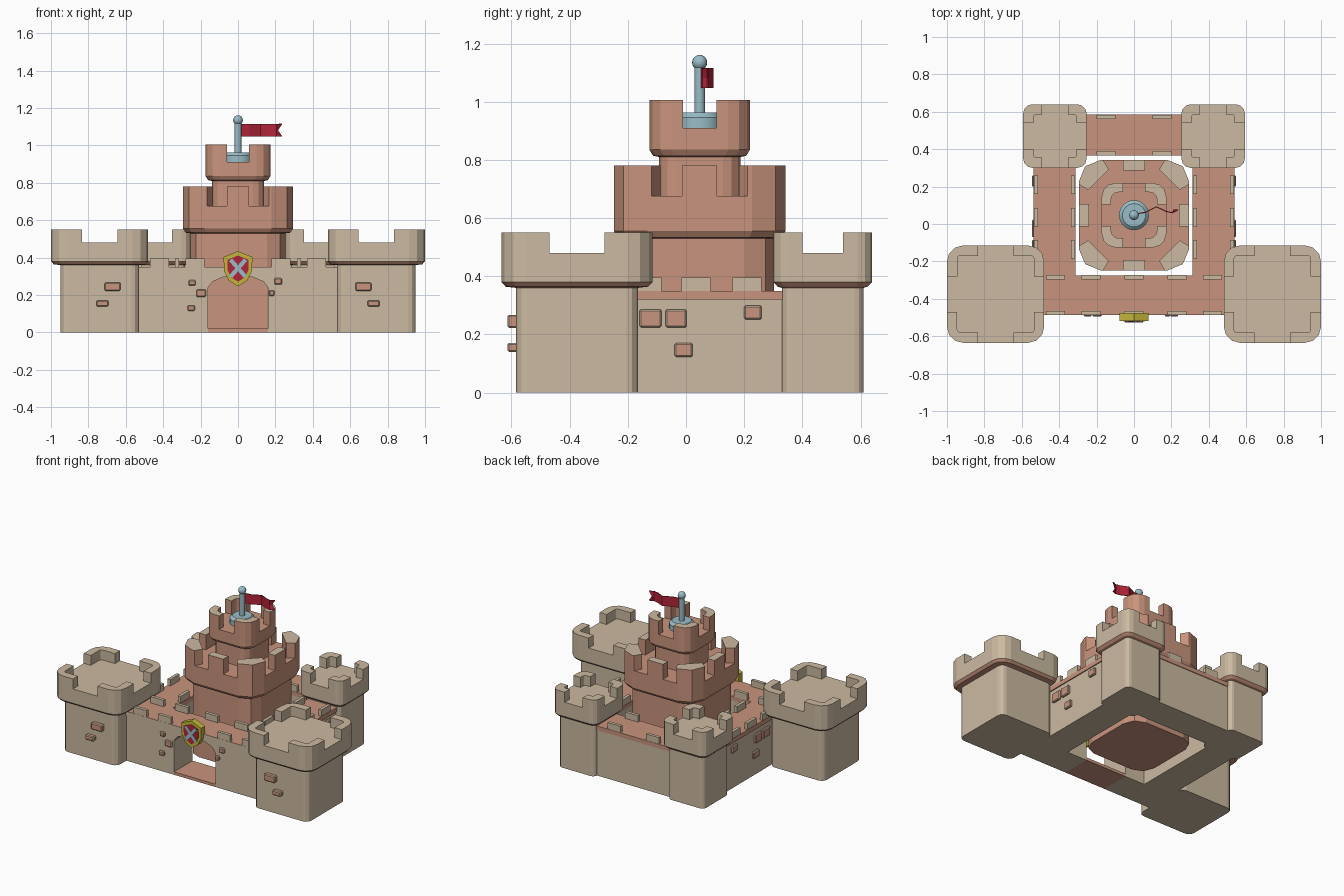
import bpy, bmesh, math
from mathutils import Matrix

if "Cube" in bpy.data.objects:
    bpy.data.objects.remove(bpy.data.objects["Cube"])


def material(name, rgb):
    m = bpy.data.materials.new(name)
    m.diffuse_color = (*rgb, 1)
    m.use_nodes = True
    m.node_tree.nodes["Principled BSDF"].inputs["Base Color"].default_value = m.diffuse_color
    return m


TAN, SALMON, BLUE, GOLD, RED = range(5)
MATS = [material("sandstone", (0.60, 0.49, 0.355)), material("terracotta", (0.587, 0.296, 0.205)),
        material("pale_blue", (0.319, 0.507, 0.57)), material("gold", (0.54, 0.462, 0.043)),
        material("red", (0.45, 0.018, 0.04))]


def finish(name, bm):
    bmesh.ops.recalc_face_normals(bm, faces=bm.faces)
    me = bpy.data.meshes.new(name)
    bm.to_mesh(me)
    bm.free()
    for m in MATS:
        me.materials.append(m)
    ob = bpy.data.objects.new(name, me)
    bpy.context.collection.objects.link(ob)
    return ob


def add_prism(bm, pts, z0, z1, mat, top=None, matrix=None):
    """Extrude an outline upward; the end cap can have its own colour."""
    lo = [bm.verts.new((x, y, z0)) for x, y in pts]
    hi = [bm.verts.new((x, y, z1)) for x, y in pts]
    n = len(pts)
    fs = [bm.faces.new(lo[::-1]), bm.faces.new(hi)]
    fs += [bm.faces.new((lo[i], lo[(i + 1) % n], hi[(i + 1) % n], hi[i])) for i in range(n)]
    for f in fs:
        f.material_index = mat
    fs[1].material_index = mat if top is None else top
    if matrix:
        bmesh.ops.transform(bm, matrix=matrix, verts=lo + hi)


def add_box(bm, x0, x1, y0, y1, z0, z1, mat):
    add_prism(bm, [(x0, y0), (x1, y0), (x1, y1), (x0, y1)], z0, z1, mat)


def corner(h, c, seg):
    return [(h - c + c * math.cos(i * math.pi / 2 / seg), h - c + c * math.sin(i * math.pi / 2 / seg))
            for i in range(seg + 1)]


def rounded_square(h, c, seg):
    pts = corner(h, c, seg)
    out = []
    for _ in range(4):
        out += pts
        pts = [(-y, x) for x, y in pts]
    return out


def loft(name, cx, cy, seg, sections, top):
    """Stack of rounded squares: (half width, corner, z, colour of band above)."""
    bm = bmesh.new()
    rings = [[bm.verts.new((cx + x, cy + y, z)) for x, y in rounded_square(h, c, seg)]
             for h, c, z, _ in sections]
    n = len(rings[0])
    bm.faces.new(rings[0][::-1]).material_index = sections[0][3]
    bm.faces.new(rings[-1]).material_index = top
    for a, b, s in zip(rings, rings[1:], sections):
        for i in range(n):
            bm.faces.new((a[i], a[(i + 1) % n], b[(i + 1) % n], b[i])).material_index = s[3]
    return finish(name, bm)


def merlons(name, cx, cy, outlines, z0, z1, mat):
    """Repeat merlon outlines around the four sides."""
    bm = bmesh.new()
    for k in range(4):
        m = Matrix.Translation((cx, cy, 0)) @ Matrix.Rotation(k * math.pi / 2, 4, 'Z')
        for o in outlines:
            add_prism(bm, o, z0, z1, mat, TAN, m)
    return finish(name, bm)


def corner_merlon(h, c, seg, g, t, ci):
    return [(h, g)] + corner(h, c, seg) + [(g, h), (g, h - t)] + corner(h - t, ci, 3)[::-1] + [(h - t, g)]


# Four corner towers: big at the front, small at the back
for label, X, Y, b, bc, h, c, g in (("front", 0.74, -0.375, 0.21, 0.04, 0.26, 0.085, 0.095),
                                    ("back", 0.423, 0.47, 0.14, 0.03, 0.17, 0.05, 0.07)):
    for side, s in (("left", -1), ("right", 1)):
        loft(f"{label}_{side}_tower", s * X, Y, 3,
             [(b, bc, 0, TAN), (b, bc, 0.36, SALMON), (h - 0.015, c - 0.01, 0.364, SALMON),
              (h, c, 0.38, TAN), (h, c, 0.48, TAN)], TAN)
        merlons(f"{label}_{side}_tower_merlons", s * X, Y,
                [corner_merlon(h, c, 3, g, 0.055, 0.015)], 0.48, 0.55, TAN)

# Front wall with the arched gateway
half = [(0.16, 0), (0.16, 0.24), (0.135, 0.272), (0.08, 0.295), (0, 0.30)]
arch = half + [(-x, z) for x, z in half[-2::-1]]
outline = [(-0.58, 0), (-0.58, 0.32), (0.58, 0.32), (0.58, 0)] + arch
bm = bmesh.new()
add_prism(bm, outline, 0.275, 0.48, TAN, matrix=Matrix.Rotation(math.pi / 2, 4, 'X'))
finish("front_wall", bm)
bm = bmesh.new()
add_box(bm, -0.16, 0.16, -0.48, -0.275, 0, 0.02, SALMON)
finish("gate_floor", bm)

# Side and back walls
bm = bmesh.new()
for s in (-1, 1):
    x0, x1 = sorted((s * 0.315, s * 0.53))
    add_box(bm, x0, x1, -0.275, 0.37, 0, 0.32, TAN)
add_box(bm, -0.53, 0.53, 0.37, 0.58, 0, 0.32, TAN)
finish("side_and_back_walls", bm)

# Wall walk on top of the walls
bm = bmesh.new()
add_box(bm, -0.535, 0.535, -0.487, -0.275, 0.32, 0.35, SALMON)
add_box(bm, -0.535, 0.535, 0.365, 0.585, 0.32, 0.35, SALMON)
for s in (-1, 1):
    x0, x1 = sorted((s * 0.312, s * 0.537))
    add_box(bm, x0, x1, -0.275, 0.365, 0.32, 0.35, SALMON)
bm.normal_update()
for f in bm.faces:
    if f.normal.y < -0.9 and f.calc_center_median().y < -0.4:
        f.material_index = TAN
finish("wall_walk", bm)

# Wall merlons, inner and outer rows
bm = bmesh.new()
for y in (-0.475, -0.285):
    for x in (-0.42, -0.23, 0, 0.23, 0.42):
        add_box(bm, x - 0.05, x + 0.05, y - 0.011, y + 0.011, 0.35, 0.395, TAN)
for y in (0.378, 0.572):
    for x in (-0.15, 0.15):
        add_box(bm, x - 0.05, x + 0.05, y - 0.011, y + 0.011, 0.35, 0.395, TAN)
for x in (-0.524, -0.326, 0.326, 0.524):
    for y in (-0.135, 0.035, 0.21):
        add_box(bm, x - 0.011, x + 0.011, y - 0.05, y + 0.05, 0.35, 0.395, TAN)
finish("wall_merlons", bm)

# Raised bricks
bm = bmesh.new()
for x, z, w, d, y in ((-0.245, 0.265, 0.038, 0.03, -0.48), (-0.197, 0.21, 0.052, 0.04, -0.48),
                      (-0.25, 0.13, 0.04, 0.03, -0.48), (0.215, 0.273, 0.042, 0.033, -0.48),
                      (0.18, 0.21, 0.03, 0.03, -0.48), (-0.67, 0.245, 0.085, 0.045, -0.585),
                      (-0.725, 0.155, 0.065, 0.032, -0.585), (0.67, 0.245, 0.085, 0.045, -0.585),
                      (0.725, 0.155, 0.065, 0.032, -0.585)):
    p = 0.028 if y < -0.5 else 0.014
    add_box(bm, x - w / 2, x + w / 2, y - p, y + 0.01, z - d / 2, z + d / 2, SALMON)
for y, z, w, d in ((-0.122, 0.255, 0.075, 0.062), (-0.034, 0.255, 0.072, 0.062),
                   (0.23, 0.275, 0.06, 0.048), (-0.008, 0.146, 0.062, 0.048)):
    for s in (-1, 1):
        x0, x1 = sorted((s * 0.52, s * 0.545))
        add_box(bm, x0, x1, y - w / 2, y + w / 2, z - d / 2, z + d / 2, SALMON)
bmesh.ops.bevel(bm, geom=bm.edges[:], offset=0.005, segments=1, affect='EDGES')
finish("bricks", bm)

# Keep: base tier and upper tier, each with a crown
KY = 0.047
loft("keep_base", 0, KY, 2,
     [(0.255, 0.10, 0.02, SALMON), (0.255, 0.10, 0.53, SALMON), (0.28, 0.11, 0.533, SALMON),
      (0.295, 0.115, 0.555, SALMON), (0.295, 0.115, 0.675, SALMON)], SALMON)
h = 0.295
merlons("keep_base_merlons", 0, KY,
        [[(h, 0.165)] + corner(h, 0.115, 2) + [(0.165, h), (0.135, h - 0.05), (h - 0.05, 0.135)],
         [(h, -0.06), (h, 0.06), (h - 0.055, 0.06), (h - 0.055, -0.06)]], 0.675, 0.78, SALMON)
loft("keep_top", 0, KY, 3,
     [(0.14, 0.06, 0.67, SALMON), (0.14, 0.06, 0.81, SALMON), (0.16, 0.07, 0.814, SALMON),
      (0.173, 0.075, 0.835, SALMON), (0.173, 0.075, 0.91, SALMON)], SALMON)
merlons("keep_top_merlons", 0, KY, [corner_merlon(0.173, 0.075, 3, 0.058, 0.05, 0.04)], 0.91, 1.005, SALMON)

# Flagpole: turned foot, pole and ball
bm = bmesh.new()
for r0, r1, z0, z1 in ((0.08, 0.08, 0.905, 0.945), (0.08, 0.062, 0.945, 0.962), (0.018, 0.018, 0.95, 1.13)):
    bmesh.ops.create_cone(bm, cap_ends=True, segments=24, radius1=r0, radius2=r1, depth=z1 - z0,
                          matrix=Matrix.Translation((0, KY, (z0 + z1) / 2)))
bmesh.ops.create_uvsphere(bm, u_segments=16, v_segments=10, radius=0.026,
                          matrix=Matrix.Translation((0, KY, 1.135)))
for f in bm.faces:
    f.material_index = BLUE
pole = finish("flagpole", bm)
bpy.context.view_layer.objects.active = pole
pole.select_set(True)
bpy.ops.object.shade_smooth_by_angle(angle=math.radians(35))

# Wavy swallow-tailed flag
bm = bmesh.new()
rows = []
for x, y in ((0.015, 0.055), (0.06, 0.062), (0.12, 0.092), (0.17, 0.068), (0.205, 0.06), (0.235, 0.075)):
    xm = 0.212 if x > 0.22 else x
    rows.append([bm.verts.new((px, y, z)) for px, z in ((x, 1.047), (xm, 1.081), (x, 1.115))])
for a, b in zip(rows, rows[1:]):
    for i in (0, 1):
        bm.faces.new((a[i], b[i], b[i + 1], a[i + 1])).material_index = RED
flag = finish("flag", bm)
mod = flag.modifiers.new("thickness", 'SOLIDIFY')
mod.thickness = 0.006
mod.offset = 0

# Shield over the gate: gold body, red field, blue cross
half = [(0, 0.092), (0.04, 0.075), (0.077, 0.06), (0.075, -0.015), (0.05, -0.065), (0, -0.097)]
shape = half + [(-x, z) for x, z in half[-2:0:-1]]
face = Matrix.Translation((0, 0, 0.343)) @ Matrix.Rotation(math.pi / 2, 4, 'X')
bm = bmesh.new()
add_prism(bm, shape, 0.475, 0.518, GOLD, matrix=face)
add_prism(bm, [(x * 0.74, z * 0.74) for x, z in shape], 0.515, 0.521, RED, matrix=face)
for a in (0.85, -0.85):
    bar = [(-0.06, -0.011), (0.06, -0.011), (0.06, 0.011), (-0.06, 0.011)]
    add_prism(bm, bar, 0.518, 0.525 + a * 0.001, BLUE, matrix=face @ Matrix.Rotation(a, 4, 'Z'))
finish("shield", bm)
